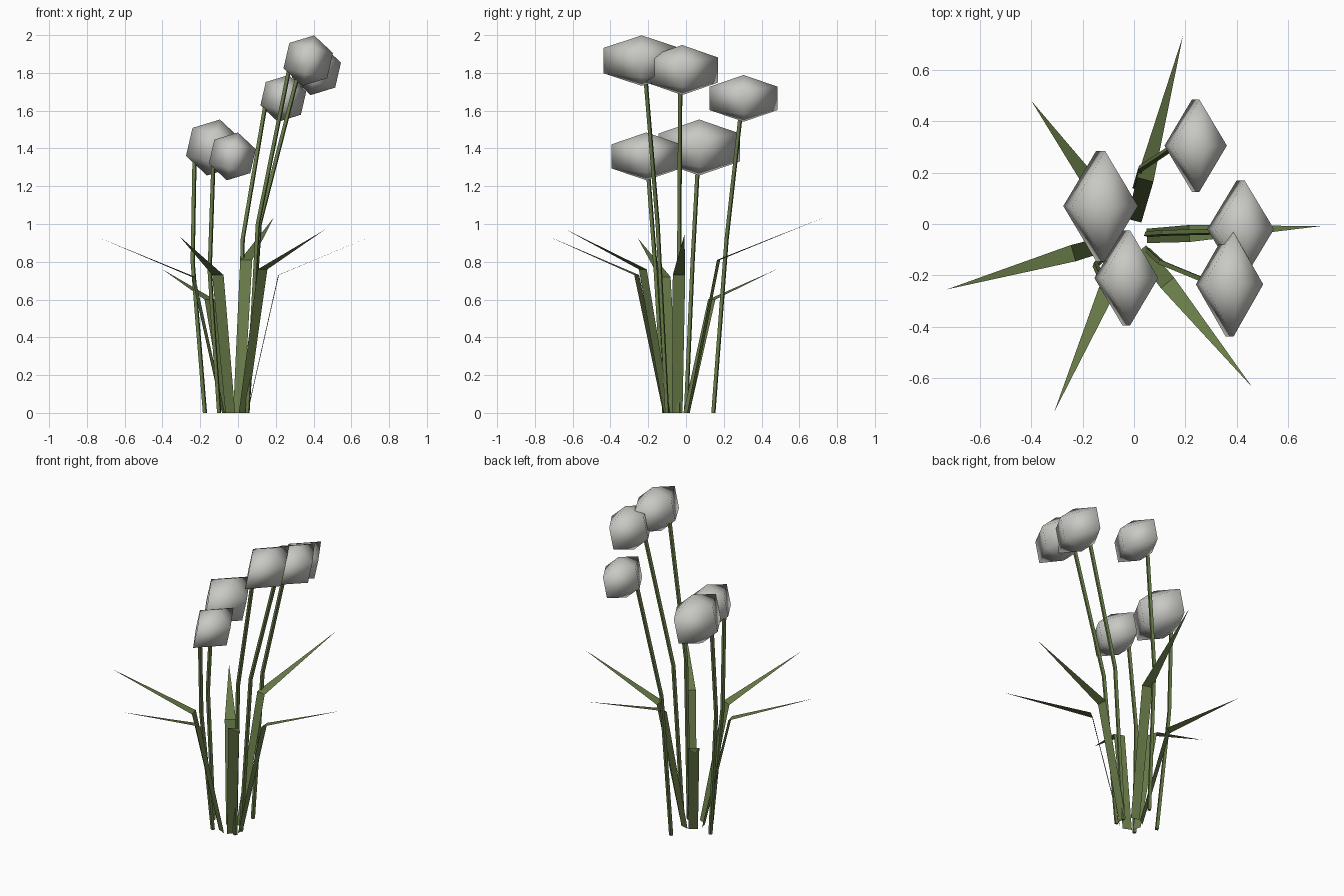
import bpy, bmesh, math
from mathutils import Vector, Matrix

if "Cube" in bpy.data.objects:
    bpy.data.objects.remove(bpy.data.objects["Cube"])


def material(name, rgb):
    m = bpy.data.materials.new(name)
    m.diffuse_color = (*rgb, 1)
    m.use_nodes = True
    m.node_tree.nodes["Principled BSDF"].inputs["Base Color"].default_value = m.diffuse_color
    return m


GREEN = material("leaf green", (0.14, 0.2, 0.065))
GREY = material("petal grey", (0.58, 0.58, 0.55))


def finish(bm, name, mat, smooth=False):
    me = bpy.data.meshes.new(name)
    bm.to_mesh(me)
    bm.free()
    me.materials.append(mat)
    for p in me.polygons:
        p.use_smooth = smooth
    ob = bpy.data.objects.new(name, me)
    bpy.context.collection.objects.link(ob)
    return ob


def flower_head(i, centre, r, half_y):
    # coarse four-sided ball, stretched along y and tipped sideways
    bm = bmesh.new()
    bmesh.ops.create_uvsphere(bm, u_segments=4, v_segments=3, radius=r)
    stretch = half_y / (r * math.sin(math.radians(60)))
    m = (Matrix.Translation(centre) @ Matrix.Rotation(math.radians(13), 4, 'Y')
         @ Matrix.Diagonal((1, stretch, 1, 1)))
    bmesh.ops.transform(bm, matrix=m, verts=bm.verts)
    finish(bm, f"flower_head_{i}", GREY, True)


def stem(i, path, r=0.0125, sides=4):
    # thin bent tube
    bm = bmesh.new()
    rings = []
    for p in path:
        rings.append([bm.verts.new(Vector(p) + Vector((r * math.cos(a), r * math.sin(a), 0)))
                      for a in (math.tau * (k + 0.3) / sides for k in range(sides))])
    for lo, hi in zip(rings, rings[1:]):
        for k in range(sides):
            n = (k + 1) % sides
            bm.faces.new((lo[k], lo[n], hi[n], hi[k]))
    bm.faces.new(rings[0][::-1])
    bm.faces.new(rings[-1])
    finish(bm, f"stem_{i}", GREEN)


def leaf(i, tip, bend_z):
    # flat ribbon: upright lower blade, then a pointed blade leaning outward
    root = Vector((-0.015, -0.05, 0))
    tip = Vector(tip)
    d = Vector((tip.x - root.x, tip.y - root.y, 0)).normalized()
    side = Vector((-d.y, d.x, 0))
    base = root + d * 0.065
    bend = root + d * 0.23 + Vector((0, 0, bend_z))
    bm = bmesh.new()
    b0, b1 = (bm.verts.new(base + side * s) for s in (-0.028, 0.028))
    m0, m1 = (bm.verts.new(bend + side * s) for s in (-0.033, 0.033))
    t = bm.verts.new(tip)
    bm.faces.new((b0, m0, m1, b1))
    bm.faces.new((m0, t, m1))
    finish(bm, f"leaf_{i}", GREEN)


# flowers: head centre, radius, half length, stem path
flowers = [
    ((0.372, -0.235, 1.865), 0.137, 0.203,
     [(0.05, -0.10, 0), (0.105, -0.15, 1.0), (0.275, -0.22, 1.84)]),
    ((0.415, -0.02, 1.815), 0.136, 0.19,
     [(0.05, -0.04, 0), (0.115, -0.035, 1.0), (0.315, -0.03, 1.78)]),
    ((0.24, 0.305, 1.665), 0.127, 0.18,
     [(0.005, 0.145, 0), (0.025, 0.215, 0.92), (0.145, 0.295, 1.63)]),
    ((-0.13, 0.07, 1.405), 0.152, 0.215,
     [(-0.175, 0.0, 0), (-0.24, 0.035, 0.8), (-0.23, 0.065, 1.35)]),
    ((-0.03, -0.21, 1.358), 0.13, 0.185,
     [(-0.10, -0.115, 0), (-0.15, -0.16, 0.75), (-0.13, -0.205, 1.33)]),
]
for i, (c, r, hy, path) in enumerate(flowers, 1):
    flower_head(i, c, r, hy)
    stem(i, path)

# leaves: tip position, height of the bend
leaves = [
    ((0.19, 0.73, 1.035), 0.81),
    ((-0.40, 0.48, 0.76), 0.60),
    ((-0.73, -0.255, 0.925), 0.72),
    ((-0.31, -0.73, 0.935), 0.73),
    ((0.46, -0.635, 0.97), 0.76),
    ((0.73, -0.008, 0.945), 0.73),
]
for i, (tip, z) in enumerate(leaves, 1):
    leaf(i, tip, z)
